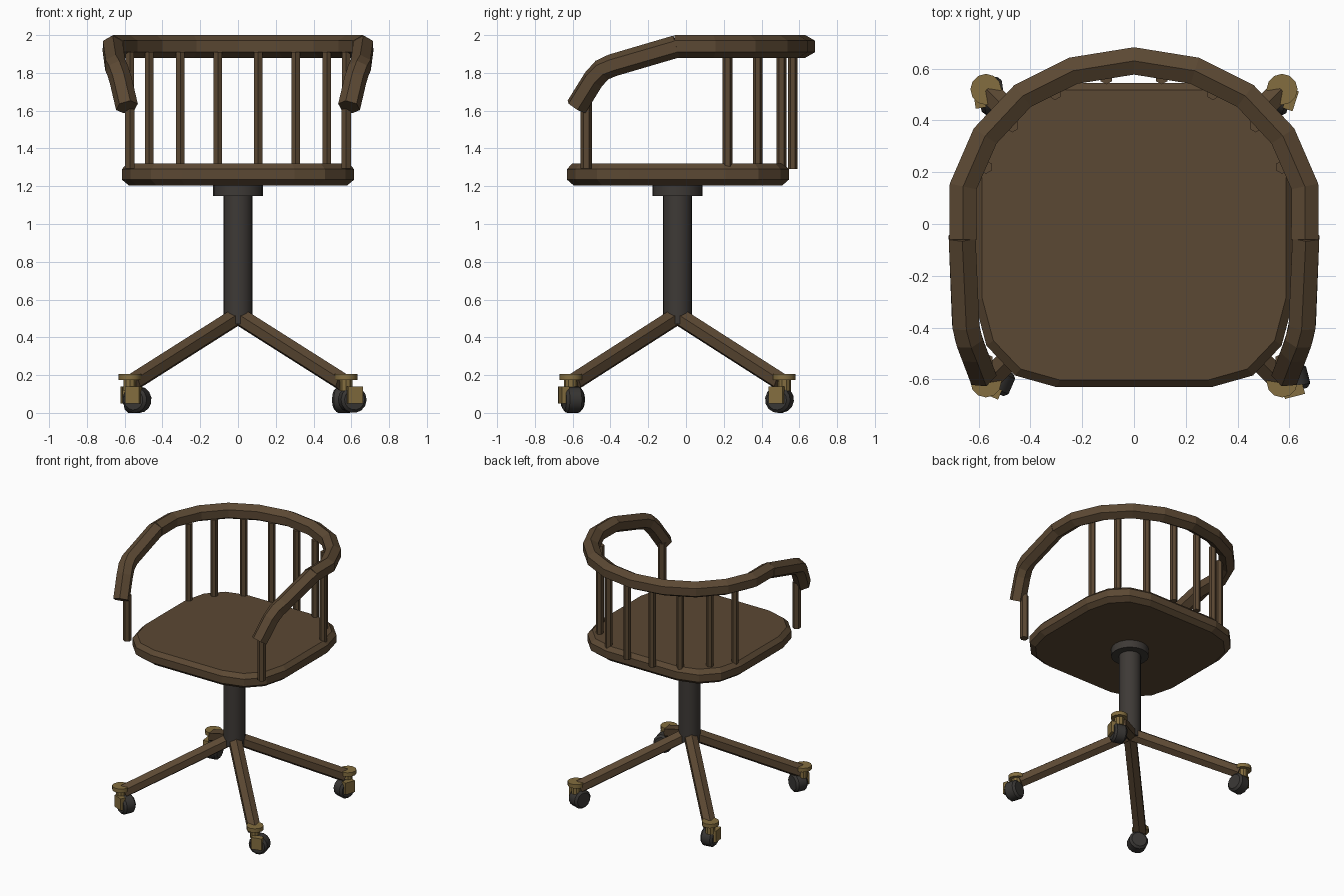
import bpy, bmesh, math
from mathutils import Vector, Matrix

cube = bpy.data.objects.get("Cube")
if cube:
    bpy.data.objects.remove(cube, do_unlink=True)

UP = Vector((0, 0, 1))
MID_Y = -0.045  # centre line of the swivel base


def material(name, rgb):
    m = bpy.data.materials.new(name)
    m.use_nodes = True
    m.diffuse_color = (*rgb, 1)
    m.node_tree.nodes["Principled BSDF"].inputs["Base Color"].default_value = (*rgb, 1)
    return m


wood = material("dark_wood", (0.105, 0.065, 0.033))
iron = material("dark_iron", (0.048, 0.042, 0.037))
rubber = material("black_rubber", (0.04, 0.037, 0.034))
brass = material("aged_brass", (0.23, 0.155, 0.05))


def finish(name, bm, mat, smooth=False):
    bmesh.ops.recalc_face_normals(bm, faces=bm.faces)
    mesh = bpy.data.meshes.new(name)
    bm.to_mesh(mesh)
    bm.free()
    mesh.materials.append(mat)
    obj = bpy.data.objects.new(name, mesh)
    bpy.context.collection.objects.link(obj)
    if smooth:
        bpy.ops.object.select_all(action='DESELECT')
        obj.select_set(True)
        bpy.context.view_layer.objects.active = obj
        bpy.ops.object.shade_smooth_by_angle(angle=math.radians(35))
    return obj


def skin(name, rings, mat):
    """Join equal rings of points into a closed solid."""
    bm = bmesh.new()
    loops = [[bm.verts.new(p) for p in ring] for ring in rings]
    n = len(loops[0])
    for a, b in zip(loops, loops[1:]):
        for i in range(n):
            bm.faces.new((a[i], a[(i + 1) % n], b[(i + 1) % n], b[i]))
    bm.faces.new(loops[0])
    bm.faces.new(loops[-1])
    return finish(name, bm, mat)


def hex_tube(name, path, radius, mat):
    """Sweep an upright hexagon along a path."""
    pts = [Vector(p) for p in path]
    rings = []
    for i, p in enumerate(pts):
        before = (p - pts[i - 1]).normalized() if i else Vector()
        after = (pts[i + 1] - p).normalized() if i < len(pts) - 1 else Vector()
        t = (before + after).normalized()
        side = t.cross(UP).normalized()
        top = side.cross(t)
        angles = [math.radians(60 * k + 30) for k in range(6)]
        rings.append([p + radius * (side * math.cos(a) + top * math.sin(a)) for a in angles])
    return skin(name, rings, mat)


def cylinder(name, centre, radius, depth, mat, sides=16, axis=UP, bevel=0, smooth=True):
    bm = bmesh.new()
    bmesh.ops.create_cone(bm, cap_ends=True, segments=sides, radius1=radius,
                          radius2=radius, depth=depth)
    if bevel:
        rims = [e for e in bm.edges if abs(e.verts[0].co.z - e.verts[1].co.z) < 1e-4]
        bmesh.ops.bevel(bm, geom=rims, offset=bevel, segments=1, affect='EDGES')
    turn = UP.rotation_difference(Vector(axis)).to_matrix().to_4x4()
    bm.transform(Matrix.Translation(centre) @ turn)
    return finish(name, bm, mat, smooth)


def box(name, centre, size, mat, angle=0):
    bm = bmesh.new()
    bmesh.ops.create_cube(bm, size=1)
    bm.transform(Matrix.Translation(centre) @ Matrix.Rotation(angle, 4, 'Z')
                 @ Matrix.Diagonal((*size, 1)))
    return finish(name, bm, mat)


def mirrored(points):
    return [(-x, *rest) for x, *rest in reversed(points)]


# Seat: rounded square slab with chamfered rims
half = [(0.30, -0.63), (0.46, -0.585), (0.57, -0.47), (0.615, -0.30),
        (0.615, 0.21), (0.57, 0.385), (0.46, 0.50), (0.30, 0.545)]
outline = half + mirrored(half)


def seat_ring(inset, z):
    k = 1 - inset / 0.6
    return [(x * k, MID_Y + (y - MID_Y) * k, z) for x, y in outline]


skin("seat", [seat_ring(0.035, 1.205), seat_ring(0, 1.235),
              seat_ring(0, 1.29), seat_ring(0.028, 1.32)], wood)

# Curved back rail
rail_half = [(0.235, 0.592, 1.94), (0.43, 0.495, 1.94), (0.575, 0.34, 1.94),
             (0.66, 0.145, 1.94), (0.66, -0.06, 1.94)]
hex_tube("back_rail", mirrored(rail_half) + [(0, 0.63, 1.94)] + rail_half, 0.061, wood)

# Drooping arms, arm posts and back spindles
arm = [(0.664, -0.05, 1.94), (0.65, -0.39, 1.84), (0.638, -0.445, 1.815),
       (0.622, -0.49, 1.765), (0.588, -0.58, 1.62)]
spindles = [(0.107, 0.565), (0.305, 0.505), (0.47, 0.38), (0.572, 0.22)]
for s, label in ((1, "left"), (-1, "right")):
    hex_tube(f"{label}_arm", [(s * x, y, z) for x, y, z in arm], 0.06, wood)
    cylinder(f"{label}_arm_post", (s * 0.573, -0.528, 1.47), 0.03, 0.35, wood, 6, smooth=False)
    for i, (x, y) in enumerate(spindles):
        cylinder(f"{label}_spindle_{i + 1}", (s * x, y, 1.6), 0.026, 0.62, wood, 6, smooth=False)

# Swivel column and collar
cylinder("column", (0, MID_Y, 0.83), 0.077, 0.72, iron, 20)
cylinder("seat_collar", (0, MID_Y, 1.18), 0.133, 0.065, iron, 20)

# Legs with castors: side signs, wheel centre, direction the axle cap faces
castors = {
    "front_left": (1, -1, (0.605, -0.60), (0.25, -0.97)),
    "front_right": (-1, -1, (-0.535, -0.60), (-0.4, -0.92)),
    "back_left": (1, 1, (0.56, 0.495), (0.92, -0.3)),
    "back_right": (-1, 1, (-0.55, 0.495), (-0.98, -0.15)),
}
for label, (sx, sy, (wx, wy), (ax, ay)) in castors.items():
    px, py = sx * 0.572, MID_Y + sy * 0.565
    hex_tube(f"{label}_leg", [(0, MID_Y, 0.515),
                              (sx * 0.555, MID_Y + sy * 0.55, 0.163)], 0.05, wood)
    cylinder(f"{label}_castor_plate", (px, py, 0.19), 0.06, 0.03, brass, 12)
    cylinder(f"{label}_castor_stem", (px, py, 0.15), 0.035, 0.07, brass, 10)
    axis = Vector((ax, ay, 0)).normalized()
    hub = Vector((wx, wy, 0.07))
    cylinder(f"{label}_wheel", hub, 0.07, 0.095, rubber, 14, axis, 0.015)
    box(f"{label}_castor_bracket", hub + axis * 0.048 + UP * 0.025, (0.04, 0.08, 0.09),
        brass, math.atan2(ay, ax))
